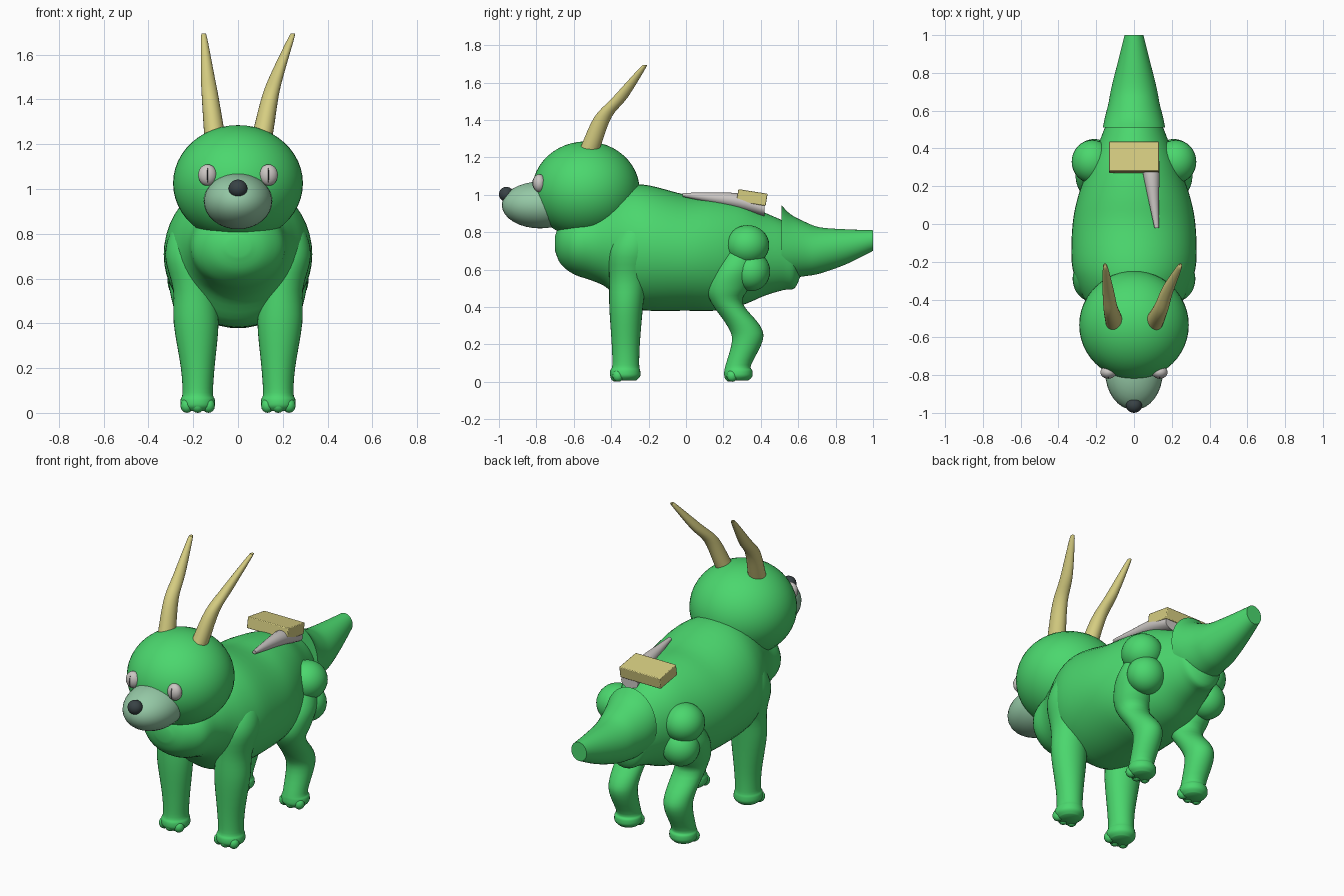
import bpy, bmesh
from math import sin, cos, pi, radians
from mathutils import Vector, Matrix

cube = bpy.data.objects.get("Cube")
if cube:
    bpy.data.objects.remove(cube, do_unlink=True)


def material(name, r, g, b):
    m = bpy.data.materials.new(name)
    m.use_nodes = True
    m.diffuse_color = (r, g, b, 1)
    bsdf = next(n for n in m.node_tree.nodes if n.type == "BSDF_PRINCIPLED")
    bsdf.inputs["Base Color"].default_value = (r, g, b, 1)
    bsdf.inputs["Roughness"].default_value = 0.7
    return m


GREEN = material("bright green", 0.07, 0.68, 0.155)
PALE = material("pale green", 0.30, 0.58, 0.38)
TAN = material("tan", 0.67, 0.61, 0.22)
GREY = material("light grey", 0.60, 0.57, 0.55)
DARK = material("dark grey", 0.04, 0.055, 0.06)


def finish(name, bm, mat, angle=50):
    bmesh.ops.recalc_face_normals(bm, faces=bm.faces)
    mesh = bpy.data.meshes.new(name)
    bm.to_mesh(mesh)
    bm.free()
    mesh.materials.append(mat)
    ob = bpy.data.objects.new(name, mesh)
    bpy.context.collection.objects.link(ob)
    bpy.ops.object.select_all(action="DESELECT")
    ob.select_set(True)
    bpy.context.view_layer.objects.active = ob
    bpy.ops.object.shade_smooth_by_angle(angle=radians(angle))
    return ob


def ellipsoid(name, centre, radii, mat, segments=32):
    bm = bmesh.new()
    bmesh.ops.create_uvsphere(bm, u_segments=segments, v_segments=segments // 2, radius=1)
    bm.transform(Matrix.Translation(centre) @ Matrix.Diagonal((*radii, 1)))
    return finish(name, bm, mat)


def smooth_rings(rings, steps=4):
    """Catmull-Rom interpolation between neighbouring rings."""
    pts = [Vector(r) for r in rings]
    pts = [pts[0]] + pts + [pts[-1]]
    out = []
    for a, b, c, d in zip(pts, pts[1:], pts[2:], pts[3:]):
        for i in range(steps):
            t = i / steps
            out.append(0.5 * (2 * b + (c - a) * t + (2 * a - 5 * b + 4 * c - d) * t ** 2
                              + (3 * b - a - 3 * c + d) * t ** 3))
    return out + [pts[-1]]


def loft(name, rings, mat, upright, segments=32):
    """Rings are (x, y, z, radius x, other radius); upright lofts run along z, others along y."""
    bm = bmesh.new()
    loops = []
    for x, y, z, rx, rs in smooth_rings(rings):
        loop = []
        for i in range(segments):
            a = 2 * pi * i / segments
            u, v = rx * cos(a), rs * sin(a)
            loop.append(bm.verts.new((x + u, y + v, z) if upright else (x + u, y, z + v)))
        loops.append(loop)
    for lo, hi in zip(loops, loops[1:]):
        for i in range(segments):
            j = (i + 1) % segments
            bm.faces.new((lo[i], lo[j], hi[j], hi[i]))
    bm.faces.new(loops[0])
    bm.faces.new(loops[-1])
    return finish(name, bm, mat)


def trunk(name, profile):
    """Profile rows are (y, bottom, top, half width)."""
    rings = [(0, y, (lo + hi) / 2, w, (hi - lo) / 2) for y, lo, hi, w in profile]
    return loft(name, rings, GREEN, False, 48)


# Body, from chest to rump
trunk("body", [
    (-.70, .70, .78, .05), (-.67, .63, .85, .13), (-.60, .575, .90, .20),
    (-.50, .54, .95, .22), (-.42, .50, 1.0, .25), (-.32, .40, 1.05, .30),
    (-.20, .38, 1.05, .33), (0, .38, 1.0, .325), (.15, .38, .99, .295),
    (.30, .41, .965, .24), (.42, .46, .905, .19), (.52, .49, .86, .15),
    (.58, .50, .82, .12), (.61, .56, .75, .06)])

# Flared tail with a blunt end
trunk("tail", [
    (.51, .55, .945, .165), (.56, .555, .895, .155), (.64, .565, .853, .135),
    (.72, .58, .825, .12), (.86, .63, .815, .085), (1.0, .70, .81, .05)])

# Head, snout and nose
ellipsoid("head", (0, -.535, 1.025), (.29, .287, .26), GREEN, 48)
ellipsoid("snout", (0, -.78, .945), (.153, .205, .125), PALE)
ellipsoid("nose", (0, -.96, 1.002), (.042, .04, .04), DARK, 24)

for side, s in (("left", 1), ("right", -1)):
    # Eye with a narrow slit pupil
    ellipsoid(side + "_eye", (s * .136, -.785, 1.062), (.042, .034, .048), GREY, 24)
    ellipsoid(side + "_pupil", (s * .136, -.785, 1.062), (.005, .037, .046), DARK, 16)

    # Front leg
    front = [(.18, -.325, .008, .055, .06), (.18, -.325, .03, .076, .08),
             (.18, -.325, .06, .076, .08), (.18, -.322, .09, .068, .072),
             (.18, -.322, .20, .075, .075), (.187, -.32, .40, .10, .09),
             (.195, -.31, .55, .095, .10), (.22, -.29, .70, .105, .12),
             (.21, -.27, .82, .085, .09), (.19, -.27, .88, .03, .03)]
    loft(side + "_front_leg", [(s * r[0], *r[1:]) for r in front], GREEN, True)

    # Back leg with a bent hock, and a two-lobed thigh
    back = [(.18, .28, .008, .055, .055), (.18, .28, .03, .075, .075),
            (.18, .28, .06, .075, .075), (.18, .28, .09, .066, .068),
            (.18, .328, .22, .075, .082), (.18, .308, .30, .08, .088),
            (.185, .22, .42, .088, .083), (.20, .225, .50, .095, .11),
            (.21, .26, .60, .10, .11), (.20, .30, .70, .085, .09)]
    loft(side + "_back_leg", [(s * r[0], *r[1:]) for r in back], GREEN, True)
    ellipsoid(side + "_upper_thigh", (s * .22, .33, .73), (.11, .115, .107), GREEN)
    ellipsoid(side + "_lower_thigh", (s * .21, .35, .59), (.105, .10, .105), GREEN)

    # Toes
    for leg, y in (("front", -.375), ("back", .235)):
        for i in (-1, 0, 1):
            ellipsoid(f"{side}_{leg}_toe_{i + 2}",
                      (s * .18 + i * .048, y + abs(i) * .012, .032), (.029, .03, .032), GREEN, 16)

# Horns, splayed unevenly
heights = [(1.20, -.53, .047, .055), (1.27, -.505, .045, .052), (1.417, -.443, .037, .046),
           (1.52, -.352, .029, .040), (1.68, -.23, .013, .016), (1.688, -.224, .005, .006)]
for name, xs in (("left_horn", (.10, .115, .145, .178, .24, .243)),
                 ("right_horn", (-.10, -.108, -.125, -.137, -.152, -.153))):
    loft(name, [(x, y, z, rx, ry) for x, (z, y, rx, ry) in zip(xs, heights)], TAN, True, 24)

# Slab lying on the rump
bm = bmesh.new()
bmesh.ops.create_cube(bm, size=1)
bm.transform(Matrix.Translation((0, .353, .985)) @ Matrix.Rotation(radians(-9), 4, "X")
             @ Matrix.Diagonal((.265, .158, .066, 1)))
slab = finish("back_slab", bm, TAN, 30)
bevel = slab.modifiers.new("soft_edges", "BEVEL")
bevel.width = .004
bevel.segments = 2

# Spike reaching forward from under the slab
loft("back_spike", [(.12, -.02, 1.0, .012, .010), (.105, .12, .985, .027, .026),
                    (.09, .28, .965, .045, .042), (.075, .42, .925, .055, .04)], GREY, False, 20)
